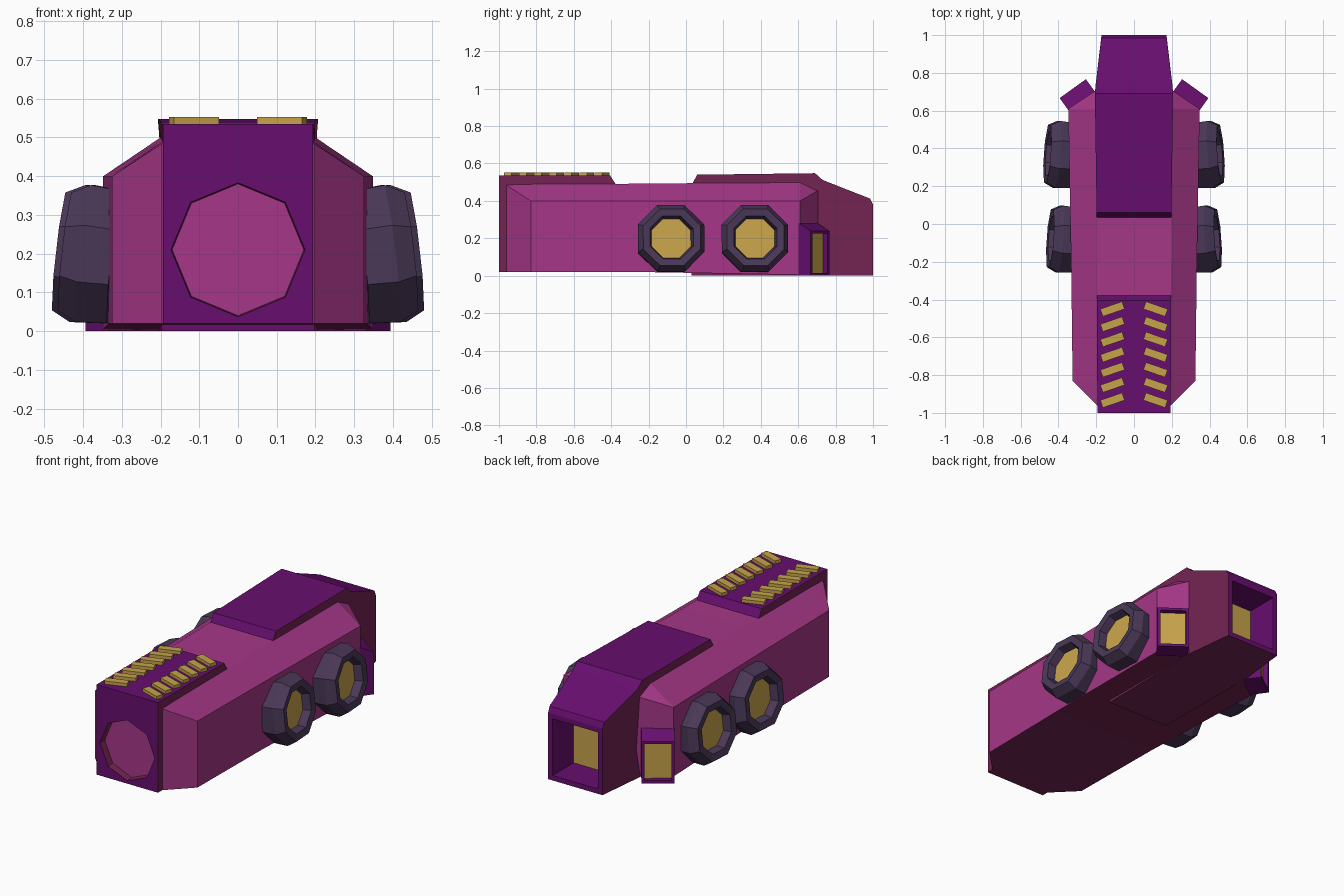
import bpy, bmesh, math
from mathutils import Vector, Matrix

if "Cube" in bpy.data.objects:
    bpy.data.objects.remove(bpy.data.objects["Cube"])


def material(name, rgb):
    m = bpy.data.materials.new(name)
    lin = [((c / 255 + 0.055) / 1.055) ** 2.4 if c > 10 else c / 255 / 12.92 for c in rgb]
    m.diffuse_color = (*lin, 1)
    m.use_nodes = True
    m.node_tree.nodes["Principled BSDF"].inputs["Base Color"].default_value = m.diffuse_color
    return m


PINK = material("pink", (166, 55, 136))
PURPLE = material("purple", (103, 14, 110))
MAROON = material("maroon", (116, 36, 82))
GOLD = material("gold", (199, 163, 75))
TYRE = material("dark violet", (74, 56, 87))


def finish(name, bm, mats, mirror=False):
    me = bpy.data.meshes.new(name)
    bm.to_mesh(me)
    bm.free()
    for m in mats:
        me.materials.append(m)
    ob = bpy.data.objects.new(name, me)
    bpy.context.collection.objects.link(ob)
    if mirror:
        ob.modifiers.new("Mirror", 'MIRROR').use_mirror_merge = False
    return ob


def loft(sections, bm=None, closed=True):
    """Skin equal-length rings of points; closed adds end caps."""
    bm = bm or bmesh.new()
    rings = [[bm.verts.new(p) for p in s] for s in sections]
    n = len(rings[0])
    for a, b in zip(rings, rings[1:]):
        for i in range(n):
            bm.faces.new((a[i], a[(i + 1) % n], b[(i + 1) % n], b[i]))
    if closed:
        bm.faces.new(rings[0])
        bm.faces.new(rings[-1])
    bmesh.ops.recalc_face_normals(bm, faces=bm.faces)
    return bm


def recess(bm, face, margin, depth, floor_index):
    """Inset a face, push it in and recolour its floor."""
    n = face.normal.copy()
    bmesh.ops.inset_region(bm, faces=[face], thickness=margin)
    floor = bmesh.ops.extrude_discrete_faces(bm, faces=[face])["faces"][0]
    bmesh.ops.translate(bm, vec=-n * depth, verts=floor.verts)
    floor.material_index = floor_index


# Hull: chamfered box tapering at both ends
def hull_section(y, w, zb, zs, xt, zt):
    half = [(w, zb), (w, zs), (xt, zt)]
    return [(x, y, z) for x, z in half] + [(-x, y, z) for x, z in reversed(half)]


bm = loft([hull_section(-0.96, 0.196, 0.02, 0.484, 0.19, 0.488),
           hull_section(-0.83, 0.325, 0.02, 0.40, 0.195, 0.489),
           hull_section(-0.25, 0.332, 0.02, 0.40, 0.197, 0.492),
           hull_section(0.61, 0.348, 0.005, 0.40, 0.20, 0.50),
           hull_section(0.705, 0.205, 0.003, 0.455, 0.19, 0.46)])
for f in bm.faces:
    f.material_index = 1 if f.normal.z < -0.5 else 0
finish("hull", bm, [PINK, MAROON])


# Central blocks: side profiles (y, z, half width), purple with maroon flanks
def block(profile):
    bm = loft([[(s * w, y, z) for y, z, w in profile] for s in (-1, 1)])
    for f in bm.faces:
        f.material_index = 1 if abs(f.normal.x) > 0.7 or f.normal.z < -0.5 else 0
    return bm


# Nose block with an octagonal bore in the front
bm = block([(-1, 0.02, 0.194), (-1, 0.535, 0.194), (-0.405, 0.535, 0.196),
            (-0.37, 0.48, 0.196), (-0.37, 0.02, 0.196)])
front = min(bm.faces, key=lambda f: f.calc_center_median().y)
rim_edges = list(front.edges)
bmesh.ops.delete(bm, geom=[front], context='FACES_ONLY')


def bore_ring(r, y):
    return [bm.verts.new((r * math.sin(i * math.pi / 4), y, 0.21 + r * math.cos(i * math.pi / 4)))
            for i in range(8)]


outer, inner = bore_ring(0.173, -1), bore_ring(0.155, -0.76)
hole_edges = [bm.edges.new((outer[i], outer[(i + 1) % 8])) for i in range(8)]
bmesh.ops.triangle_fill(bm, edges=rim_edges + hole_edges, use_beauty=True, normal=(0, -1, 0))
for i in range(8):
    j = (i + 1) % 8
    bm.faces.new((outer[i], outer[j], inner[j], inner[i])).material_index = 1
bm.faces.new(inner).material_index = 2
bmesh.ops.recalc_face_normals(bm, faces=bm.faces)
finish("nose_block", bm, [PURPLE, MAROON, TYRE])

# Tail block with a glowing rear exhaust
bm = block([(0.03, 0.0, 0.197), (0.03, 0.485, 0.197), (0.06, 0.54, 0.198), (0.69, 0.548, 0.207),
            (0.73, 0.512, 0.204), (0.985, 0.412, 0.173), (1, 0.38, 0.172), (1, 0, 0.172),
            (0.70, 0.001, 0.205)])
back = max(bm.faces, key=lambda f: f.normal.y)
recess(bm, back, 0.04, 0.19, 2)
finish("tail_block", bm, [PURPLE, MAROON, GOLD])

# Angled corner exhausts, mirrored
u, n, base = Vector((0.81, -0.58, 0)), Vector((0.58, 0.81, 0)), Vector((0.28, 0.655, 0))


def exhaust_section(d, top):
    return [base + n * d + u * (s * 0.086) + Vector((0, 0, z))
            for s, z in ((-1, 0), (1, 0), (1, top), (-1, top))]


bm = loft([exhaust_section(-0.03, 0.295), exhaust_section(0.076, 0.24)])
bm.normal_update()
outlet = max(bm.faces, key=lambda f: f.normal.dot(n))
recess(bm, outlet, 0.022, 0.03, 1)
finish("corner_exhaust", bm, [PURPLE, GOLD], mirror=True)

# Octagonal side thrusters, slightly tilted up and back, mirrored
profile = [(0.0, 0.172), (0.08, 0.178), (0.13, 0.153), (0.125, 0.116), (0.08, 0.105)]
axis = Vector((1, 0.07, 0.115)).to_track_quat('X', 'Z').to_matrix().to_4x4()
for label, x, y in (("front", 0.315, -0.085), ("rear", 0.33, 0.363)):
    rings = []
    for t, r in profile:
        big = r / math.cos(math.pi / 8)
        rings.append([(t, big * math.cos((i + 0.5) * math.pi / 4), big * math.sin((i + 0.5) * math.pi / 4))
                      for i in range(8)])
    bm = loft(rings)
    bm.faces.ensure_lookup_table()
    bm.faces[-1].material_index = 1
    bm.transform(Matrix.Translation((x, y, 0.191)) @ axis)
    finish(label + "_side_thruster", bm, [TYRE, GOLD], mirror=True)

# Slanted gold vent slats on the nose, mirrored
bm = bmesh.new()
for i in range(7):
    m = (Matrix.Translation((0.114, -0.45 - 0.0805 * i, 0.542)) @ Matrix.Rotation(math.radians(-19), 4, 'Z')
         @ Matrix.Diagonal((0.122, 0.042, 0.022, 1)))
    bmesh.ops.create_cube(bm, size=1, matrix=m)
finish("vent_slats", bm, [GOLD], mirror=True)
